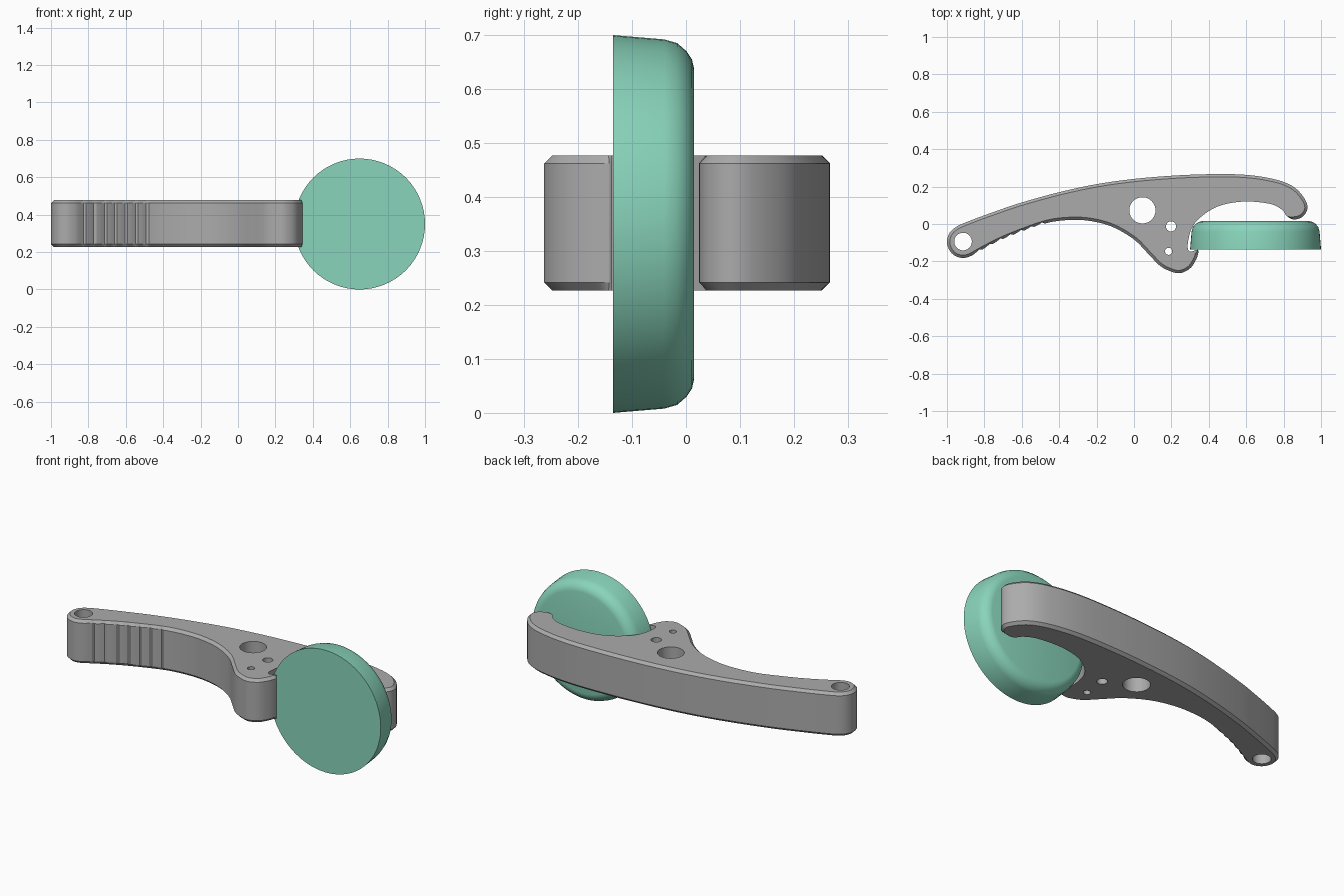
import bpy, bmesh, math
from mathutils import Vector, Matrix

if "Cube" in bpy.data.objects:
    bpy.data.objects.remove(bpy.data.objects["Cube"])

def material(name, rgb):
    m = bpy.data.materials.new(name)
    m.diffuse_color = (*rgb, 1)
    m.use_nodes = True
    m.node_tree.nodes["Principled BSDF"].inputs["Base Color"].default_value = m.diffuse_color
    return m

grey = material("lever grey", (0.41, 0.41, 0.41))
green = material("mint green", (0.25, 0.66, 0.50))

def make_object(name, bm, mat):
    bmesh.ops.recalc_face_normals(bm, faces=bm.faces)
    me = bpy.data.meshes.new(name)
    bm.to_mesh(me)
    bm.free()
    me.materials.append(mat)
    ob = bpy.data.objects.new(name, me)
    bpy.context.collection.objects.link(ob)
    return ob

def activate(ob):
    bpy.ops.object.select_all(action='DESELECT')
    bpy.context.view_layer.objects.active = ob
    ob.select_set(True)

# Lever outline, clockwise seen from above, in three runs
BACK = [(-1, -.094), (-.986, -.048), (-.945, -.012), (-.855, .026), (-.72, .075), (-.6, .115),
        (-.4, .17), (-.2, .213), (0, .241), (.2, .258), (.35, .265), (.5, .267), (.62, .261),
        (.72, .246), (.8, .225), (.865, .19), (.912, .135), (.928, .085), (.903, .04), (.855, .024)]
HOOK = [(.817, .043), (.79, .077), (.725, .108), (.59, .12), (.46, .098), (.367, .045),
        (.31, -.02), (.287, -.11), (.298, -.148), (.34, -.137)]
GRIP = [(.342, -.162), (.327, -.2), (.297, -.24), (.244, -.263), (.19, -.251), (.137, -.222),
        (.07, -.153), (0, -.083), (-.105, -.02), (-.21, .012), (-.32, .022), (-.455, .008),
        (-.6, -.04), (-.72, -.09), (-.83, -.147), (-.87, -.17), (-.914, -.182), (-.957, -.17), (-.987, -.14)]
Z0, Z1, CHAMFER = 0.227, 0.477, 0.015

def smooth_loop(ctrl):
    """Closed Catmull-Rom loop; each sample is (point, chamfer weight)."""
    out, n = [], len(ctrl)
    for i in range(n):
        (p0, _), (p1, w1), (p2, w2), (p3, _) = (ctrl[(i + k) % n] for k in (-1, 0, 1, 2))
        steps = max(3, round((p2 - p1).length / 0.012))
        for s in range(steps):
            t = s / steps
            p = 0.5 * (2 * p1 + (p2 - p0) * t + (2 * p0 - 5 * p1 + 4 * p2 - p3) * t * t
                       + (3 * p1 - p0 - 3 * p2 + p3) * t ** 3)
            out.append((p, w1 + (w2 - w1) * t))
    return out

ctrl = [(Vector(p), w) for run, w in ((BACK, 1), (HOOK, 0), (GRIP, 1)) for p in run]
samples = smooth_loop(ctrl)
outer, inner = [], []
for i, (p, w) in enumerate(samples):
    d = samples[(i + 1) % len(samples)][0] - samples[i - 1][0]
    inward = Vector((d.y, -d.x)).normalized()
    inner.append(p + inward * CHAMFER * w)
    # saw-tooth finger ridges on the underside of the grip
    ridge = 0
    if -0.87 < p.x < -0.48 and inward.y > 0.3:
        ridge = 0.011 * ((p.x + 0.87) / 0.055 % 1) ** 2
    outer.append(p + inward * ridge)

# Lever body: chamfered extrusion
bm = bmesh.new()
rings = [[bm.verts.new((q.x, q.y, z)) for q in ring] for ring, z in
         ((inner, Z0), (outer, Z0 + CHAMFER), (outer, Z1 - CHAMFER), (inner, Z1))]
n = len(outer)
for a, b in zip(rings, rings[1:]):
    for i in range(n):
        j = (i + 1) % n
        bm.faces.new((a[i], a[j], b[j], b[i]))
bm.faces.new(rings[0])
bm.faces.new(rings[-1])
lever = make_object("lever", bm, grey)

# Through holes
bm = bmesh.new()
for x, y, r in ((-.914, -.094, .047), (.045, .073, .07), (.198, -.013, .027), (.185, -.146, .019)):
    bmesh.ops.create_cone(bm, cap_ends=True, segments=40, radius1=r, radius2=r, depth=0.6,
                          matrix=Matrix.Translation((x, y, 0.352)))
cutter = make_object("hole_cutter", bm, grey)
cutter.hide_render = True
mod = lever.modifiers.new("holes", 'BOOLEAN')
mod.operation, mod.solver, mod.object = 'DIFFERENCE', 'EXACT', cutter
activate(lever)
bpy.ops.object.modifier_apply(modifier=mod.name)
bpy.data.objects.remove(cutter)
activate(lever)
bpy.ops.object.shade_smooth_by_angle(angle=math.radians(25))

# Round button: tapered disc with a rounded back rim, axis along y
PROFILE = [(.35, -.135), (.342, -.04), (.335, -.016), (.32, .001), (.305, .011), (.288, .015)]
SEG = 64
bm = bmesh.new()
rings = [[bm.verts.new((.65 + r * math.cos(2 * math.pi * k / SEG), y,
                        .35 + r * math.sin(2 * math.pi * k / SEG))) for k in range(SEG)]
         for r, y in PROFILE]
for a, b in zip(rings, rings[1:]):
    for i in range(SEG):
        j = (i + 1) % SEG
        bm.faces.new((a[i], a[j], b[j], b[i]))
bm.faces.new(rings[0])
bm.faces.new(rings[-1])
button = make_object("round_button", bm, green)
activate(button)
bpy.ops.object.shade_smooth_by_angle(angle=math.radians(30))
